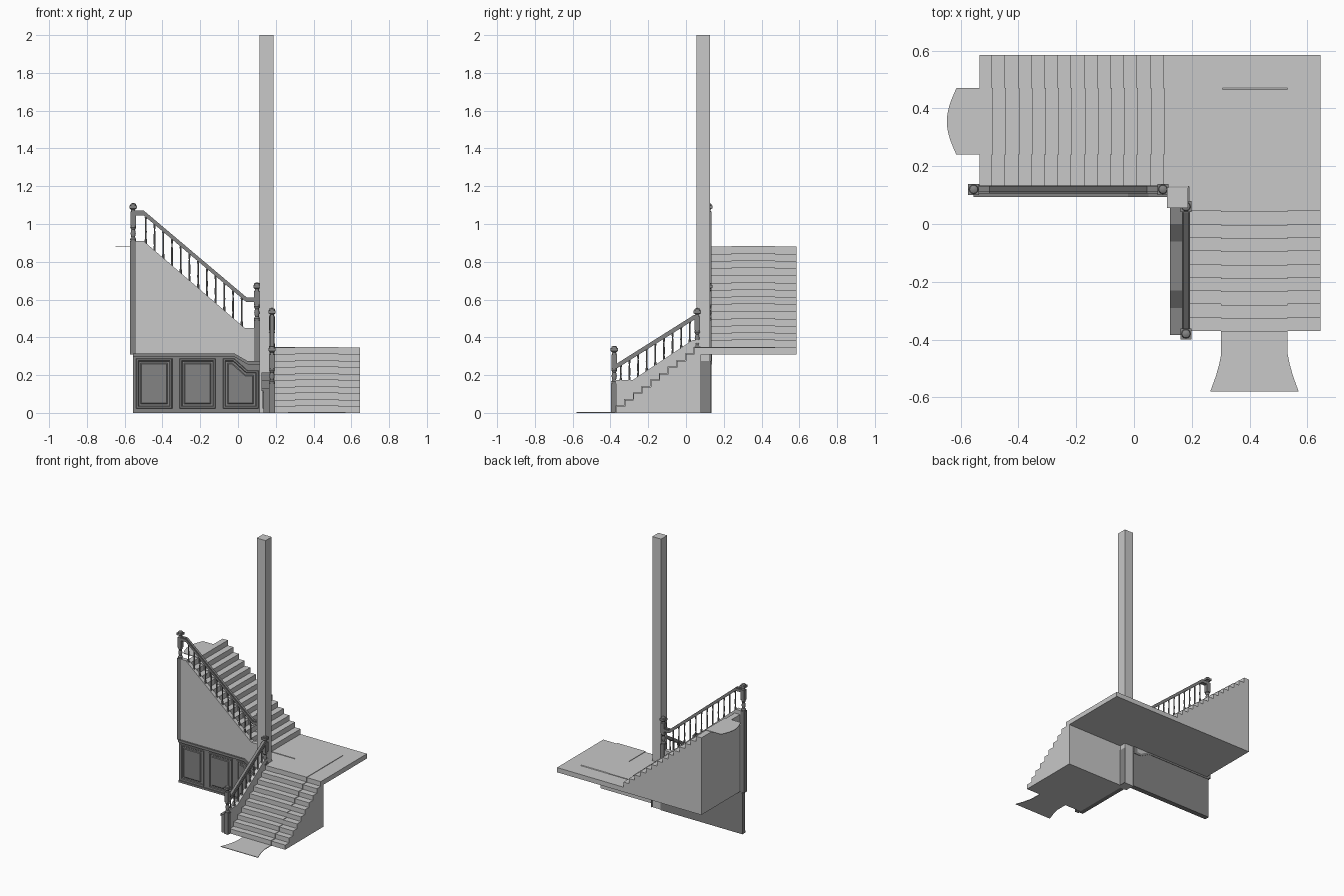
import bpy, bmesh, math
from mathutils import Matrix

cube = bpy.data.objects.get("Cube")
if cube:
    bpy.data.objects.remove(cube, do_unlink=True)


def material(name, value):
    m = bpy.data.materials.new(name)
    m.use_nodes = True
    colour = (value, value, value, 1)
    m.diffuse_color = colour
    m.node_tree.nodes["Principled BSDF"].inputs["Base Color"].default_value = colour
    return m


PLASTER = material("pale grey", 0.58)
WOOD = material("dark grey wood", 0.23)


def place(axis, u, v, w):
    # u, v lie in the profile plane, w runs along the axis
    return {"x": (w, u, v), "y": (u, w, v), "z": (u, v, w)}[axis]


def finish(name, bm, mat, smooth=False):
    bmesh.ops.recalc_face_normals(bm, faces=bm.faces)
    mesh = bpy.data.meshes.new(name)
    bm.to_mesh(mesh)
    bm.free()
    mesh.materials.append(mat)
    ob = bpy.data.objects.new(name, mesh)
    bpy.context.collection.objects.link(ob)
    if smooth:
        bpy.ops.object.select_all(action="DESELECT")
        ob.select_set(True)
        bpy.context.view_layer.objects.active = ob
        bpy.ops.object.shade_smooth_by_angle(angle=math.radians(35))
    return ob


def prism(name, points, axis, a, b, mat):
    bm = bmesh.new()
    ends = [[bm.verts.new(place(axis, u, v, w)) for u, v in points] for w in (a, b)]
    n = len(points)
    for e in ends:
        bm.faces.new(e)
    for i in range(n):
        j = (i + 1) % n
        bm.faces.new((ends[0][i], ends[0][j], ends[1][j], ends[1][i]))
    return finish(name, bm, mat)


def add_box(bm, x, y, half, z0, z1):
    m = Matrix.Translation((x, y, (z0 + z1) / 2)) @ Matrix.Diagonal((2 * half, 2 * half, z1 - z0, 1))
    bmesh.ops.create_cube(bm, size=1, matrix=m)


def add_lathe(bm, x, y, profile, sides=12):
    rings = []
    for r, z in profile:
        rings.append([bm.verts.new((x + r * math.cos(t), y + r * math.sin(t), z))
                      for t in (2 * math.pi * k / sides for k in range(sides))])
    for lo, hi in zip(rings, rings[1:]):
        for k in range(sides):
            j = (k + 1) % sides
            bm.faces.new((lo[k], lo[j], hi[j], hi[k]))
    bm.faces.new(rings[0])
    bm.faces.new(rings[-1])


def height(path, u):
    for (u0, z0), (u1, z1) in zip(path, path[1:]):
        if u0 <= u <= u1:
            return z0 + (z1 - z0) * (u - u0) / (u1 - u0)
    return path[-1][1]


def band(path, below, above):
    return [(u, z - below) for u, z in path] + [(u, z + above) for u, z in reversed(path)]


def newel(name, x, y, z0, top):
    bm = bmesh.new()
    if top - 0.2 > z0:
        add_box(bm, x, y, 0.016, z0, top - 0.2)
    add_lathe(bm, x, y, [(r, top + d) for r, d in (
        (.015, -.2), (.016, -.19), (.01, -.18), (.014, -.16), (.01, -.14), (.016, -.128), (.013, -.12))])
    add_box(bm, x, y, 0.015, top - 0.12, top - 0.045)
    add_lathe(bm, x, y, [(.012, top - .045), (.01, top - .035), (.017, top - .028)])
    add_box(bm, x, y, 0.019, top - 0.028, top - 0.012)
    add_lathe(bm, x, y, [(.016, top - .012), (.014, top - .004), (.006, top)])
    finish(name, bm, WOOD, True)


def balustrade(name, axis, side, rail, base, first, last, count):
    prism(name + "_handrail", band(rail, 0.014, 0.006), axis, side - 0.014, side + 0.014, WOOD)
    prism(name + "_rail_cap", band(rail, -0.006, 0.012), axis, side - 0.009, side + 0.009, WOOD)
    bm = bmesh.new()
    for i in range(count):
        u = first + (last - first) * i / (count - 1)
        lo, hi = height(base, u) - 0.005, height(rail, u) - 0.012
        x, y, _ = place(axis, u, 0, side)
        span = hi - lo
        add_lathe(bm, x, y, [(.006, lo), (.006, lo + .15 * span), (.004, lo + .2 * span),
                             (.005, lo + .45 * span), (.0035, lo + .8 * span), (.006, hi)], 8)
    finish(name + "_balusters", bm, WOOD, True)


def panel(name, points, axis, face):
    # Raised moulding, recessed groove and a raised centre field
    bm = bmesh.new()
    f = bm.faces.new([bm.verts.new(place(axis, u, v, face)) for u, v in points])
    bmesh.ops.recalc_face_normals(bm, faces=bm.faces)
    direction = f.normal[0] if axis == "x" else f.normal[1]
    if direction > 0:
        f.normal_flip()
    for thick, depth in ((0.003, 0.006), (0.008, 0), (0.004, -0.005), (0.01, 0), (0.005, 0.004)):
        bmesh.ops.inset_individual(bm, faces=[f], thickness=thick, depth=depth, use_even_offset=True)
    mesh = bpy.data.meshes.new(name)
    bm.to_mesh(mesh)
    bm.free()
    mesh.materials.append(WOOD)
    bpy.context.collection.objects.link(bpy.data.objects.new(name, mesh))


def steps(u, z, run, rise, count):
    pts = [(u, z)]
    for i in range(count):
        pts += [(u + run * i, z + rise * (i + 1)), (u + run * (i + 1), z + rise * (i + 1))]
    return pts


# Lower flight and landing
LAND, TOP, T = 0.345, 0.88, 0.004
low = steps(-0.37, 0, 0.0461, LAND / 10, 10)
low[-1] = (0.08, LAND)
prism("lower_flight", low + [(0.08, 0)], "x", 0.19, 0.645, PLASTER)
prism("landing", [(.1, .13), (.19, .13), (.19, .045), (.645, .045), (.645, .585), (.1, .585)],
      "z", 0.31, LAND, PLASTER)

# Upper flight
high = steps(0.102, LAND, -0.0457, (TOP - LAND) / 14, 14)
high[-1] = (-0.535, TOP)
prism("upper_flight", high + [(-.535, .31), (.102, .31)], "y", 0.13, 0.585, PLASTER)

# Carpet runner, following both flights and crossing the landing
low_run = low[:-1] + [(0.47, LAND)]
prism("lower_runner", low_run + [(u - T, z + T) for u, z in reversed(low_run)], "x", 0.302, 0.532, PLASTER)
high_run = [(0.302, LAND)] + high
prism("upper_runner", high_run + [(u + T, z + T) for u, z in reversed(high_run)], "y", 0.24, 0.47, PLASTER)
flare = [(.115, -.37), (.115, -.45), (.122, -.485), (.133, -.525), (.153, -.58)]
prism("lower_runner_end", [(.417 + d, y) for d, y in flare] + [(.417 - d, y) for d, y in reversed(flare)],
      "z", 0, T, PLASTER)
arc = [(-0.615 - 0.033 * math.cos(math.pi / 2 * k / 6), 0.355 + 0.115 * k / 6) for k in range(-6, 7)]
prism("upper_runner_end", [(-.53, .24)] + arc + [(-.53, .47)], "z", TOP, TOP + T, PLASTER)

# Tall corner pillar
prism("pillar", [(.115, .055), (.187, .055), (.187, .127), (.115, .127)], "z", 0, 2, PLASTER)
prism("pillar_back_panel", [(.08, 0), (.132, 0), (.132, .275), (.08, .275)], "x", 0.187, 0.192, WOOD)

# Upper side wall with its panelling
trim = [(-.555, .305), (-.02, .305), (.05, .265), (.115, .265)]
wall_top = [(-.555, .91), (-.5, .91), (.035, .45), (.11, .45)]
prism("upper_side_wall", trim + wall_top[::-1], "y", 0.105, 0.134, PLASTER)
prism("panelled_wall", trim + [(.115, 0), (-.555, 0)], "y", 0.103, 0.134, WOOD)
prism("panelled_wall_moulding", band(trim, 0.008, 0.01), "y", 0.094, 0.137, WOOD)
prism("panelled_wall_skirting", [(-.555, 0), (.115, 0), (.115, .015), (-.555, .015)], "y", 0.097, 0.134, WOOD)
for i, left in enumerate((-0.54, -0.31)):
    panel("front_panel_%d" % (i + 1), [(left, .022), (left + .192, .022), (left + .192, .288), (left, .288)],
          "y", 0.1025)
panel("front_panel_3", [(-.08, .022), (.108, .022), (.108, .225), (.05, .225), (-.02, .288), (-.08, .288)],
      "y", 0.1025)

# Lower side wall with its panelling
low_top = [(-.385, .175), (-.28, .175), (.035, .385), (.08, .385)]
prism("lower_side_wall", low_top + [(.08, 0), (-.385, 0)], "x", 0.168, 0.192, PLASTER)
low_trim = [(-.385, .125), (-.29, .125), (-.23, .165), (-.06, .165), (0, .205), (.055, .205)]
prism("lower_panelled_wall", low_trim + [(.055, 0), (-.385, 0)], "x", 0.135, 0.168, WOOD)
prism("lower_wall_moulding", band(low_trim, 0.008, 0.008), "x", 0.125, 0.17, WOOD)
for i, (a, b, top) in enumerate(((-.375, -.295, .11), (-.225, -.07, .15), (-.0, .05, .19))):
    panel("side_panel_%d" % (i + 1), [(a, .022), (b, .022), (b, top), (a, top)], "x", 0.1345)

# Newel posts
newel("upper_top_newel", -0.555, 0.12, 0.31, 1.11)
newel("upper_bottom_newel", 0.1, 0.12, 0.27, 0.69)
newel("lower_bottom_newel", 0.18, -0.38, 0, 0.355)
newel("lower_top_newel", 0.18, 0.06, 0.345, 0.555)

# Handrails and balusters
balustrade("upper", "y", 0.12, [(-.555, 1.06), (-.5, 1.06), (.045, .6), (.1, .6)], wall_top, -.488, .02, 12)
balustrade("lower", "x", 0.18, [(-.38, .245), (-.365, .25), (.04, .505), (.06, .51)], low_top, -.345, .02, 9)
